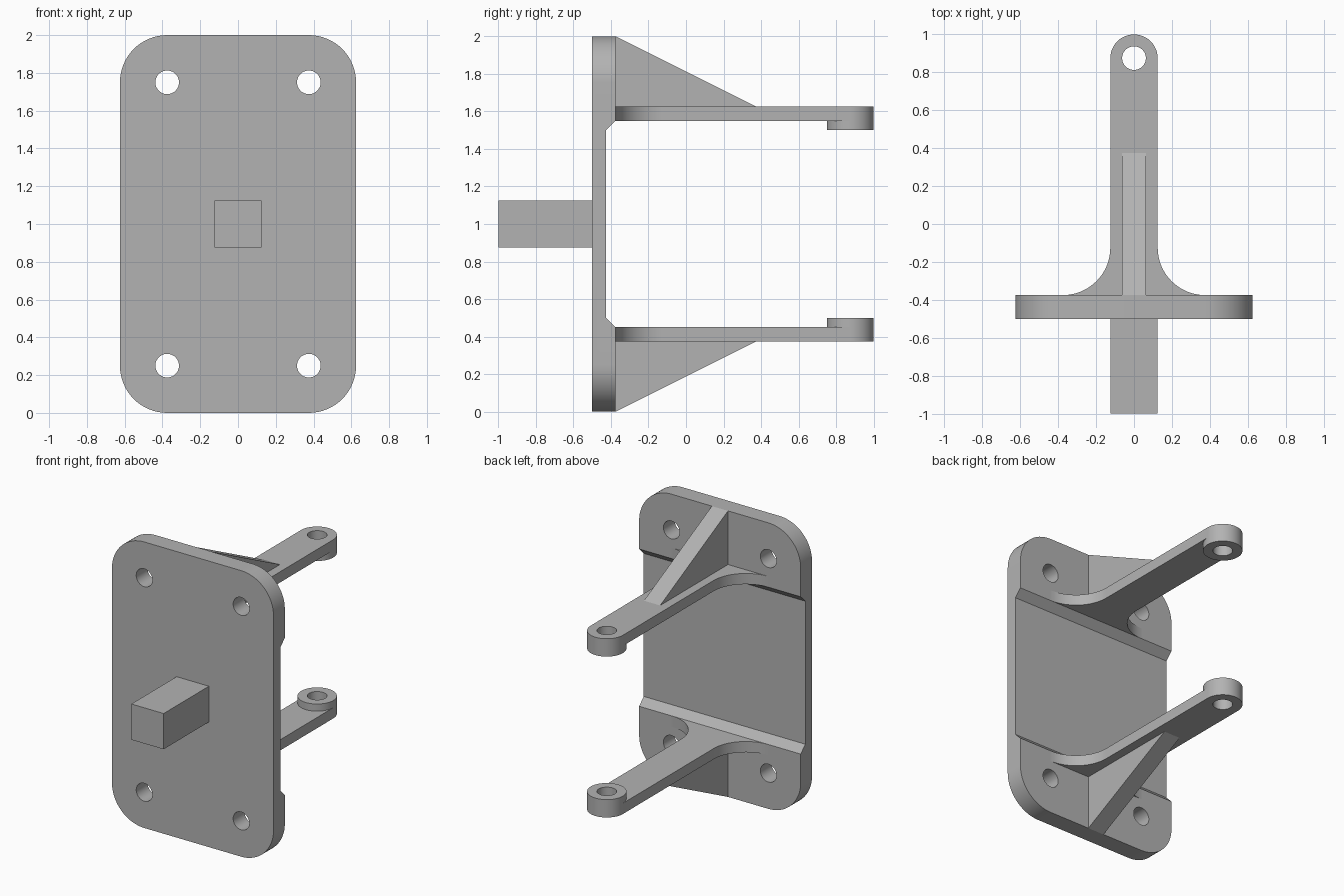
import bpy, bmesh
from math import cos, sin, radians
from mathutils import Vector

default = bpy.data.objects.get("Cube")
if default:
    bpy.data.objects.remove(default, do_unlink=True)

grey = bpy.data.materials.new("plain_grey")
grey.use_nodes = True
COLOUR = (0.45, 0.45, 0.45, 1)
grey.diffuse_color = COLOUR
grey.node_tree.nodes["Principled BSDF"].inputs["Base Color"].default_value = COLOUR

PLACE = {
    "x": lambda a, b, d: (d, a, b),
    "y": lambda a, b, d: (a, d, b),
    "z": lambda a, b, d: (a, b, d),
}


def arc(cx, cy, r, start, end, steps=16):
    angles = [radians(start + (end - start) * i / steps) for i in range(steps + 1)]
    return [(cx + r * cos(t), cy + r * sin(t)) for t in angles]


def circle(cx, cy, r):
    return arc(cx, cy, r, 0, 360, 48)[:-1]


def prism(name, outline, axis, lo, hi):
    """Extrude a flat outline along an axis from lo to hi."""
    bm = bmesh.new()
    face = bm.faces.new([bm.verts.new(PLACE[axis](a, b, lo)) for a, b in outline])
    ext = bmesh.ops.extrude_face_region(bm, geom=[face])
    moved = [v for v in ext["geom"] if isinstance(v, bmesh.types.BMVert)]
    bmesh.ops.translate(bm, verts=moved, vec=Vector(PLACE[axis](0, 0, hi - lo)))
    bmesh.ops.recalc_face_normals(bm, faces=bm.faces)
    mesh = bpy.data.meshes.new(name)
    bm.to_mesh(mesh)
    bm.free()
    mesh.materials.append(grey)
    obj = bpy.data.objects.new(name, mesh)
    bpy.context.collection.objects.link(obj)
    return obj


def combine(obj, tool, operation):
    """Apply a boolean and discard the tool object."""
    mod = obj.modifiers.new(operation.lower(), "BOOLEAN")
    mod.operation, mod.object, mod.solver = operation, tool, "EXACT"
    bpy.context.view_layer.objects.active = obj
    bpy.ops.object.modifier_apply(modifier=mod.name)
    bpy.data.objects.remove(tool, do_unlink=True)


def smooth(obj):
    bpy.ops.object.select_all(action="DESELECT")
    obj.select_set(True)
    bpy.context.view_layer.objects.active = obj
    bpy.ops.object.shade_smooth_by_angle(angle=radians(30))


FRONT, BACK = -0.5, -0.375
HALF, CORNER, HOLE = 0.625, 0.25, 0.0625
ARM, TIP = 0.125, 0.875

# Mounting plate with rounded corners
inner = HALF - CORNER
plate_outline = (arc(inner, 2 - CORNER, CORNER, 0, 90)
                 + arc(-inner, 2 - CORNER, CORNER, 90, 180)
                 + arc(-inner, CORNER, CORNER, 180, 270)
                 + arc(inner, CORNER, CORNER, 270, 360))
plate = prism("mounting_plate", plate_outline, "y", FRONT, BACK)

# Shallow recess with sloped ends across the back of the plate
recess = [(-0.425, 0.5), (-0.425, 1.5), (-0.325, 1.6), (-0.325, 0.4)]
combine(plate, prism("recess_cutter", recess, "x", -1, 1), "DIFFERENCE")

# Four bolt holes
for x in (-inner, inner):
    for z in (CORNER, 2 - CORNER):
        cutter = prism("bolt_cutter", circle(x, z, HOLE), "y", -0.7, -0.2)
        combine(plate, cutter, "DIFFERENCE")
smooth(plate)

# Square post on the front
prism("front_post", [(-ARM, 0.875), (ARM, 0.875), (ARM, 1.125), (-ARM, 1.125)],
      "y", -1, FRONT)

# Arm outline: flared root, straight shank, round tip
flare_y = BACK + 0.25
arm_outline = (arc(0.375, flare_y, 0.25, 270, 180)
               + arc(0, TIP, ARM, 0, 180, 24)
               + arc(-0.375, flare_y, 0.25, 0, -90))

for side, flip in (("upper", lambda z: z), ("lower", lambda z: 2 - z)):
    # Arm with a thicker drilled boss at the tip
    arm = prism(side + "_arm", arm_outline, "z", flip(1.55), flip(1.625))
    boss = prism("boss", circle(0, TIP, ARM), "z", flip(1.5), flip(1.55))
    combine(arm, boss, "UNION")
    combine(arm, prism("pin_cutter", circle(0, TIP, HOLE), "z", flip(1.4), flip(1.7)),
            "DIFFERENCE")
    smooth(arm)

    # Triangular gusset between plate and arm
    gusset = [(BACK, flip(2)), (0.375, flip(1.625)), (BACK, flip(1.625))]
    prism(side + "_gusset", gusset, "x", -HOLE, HOLE)
